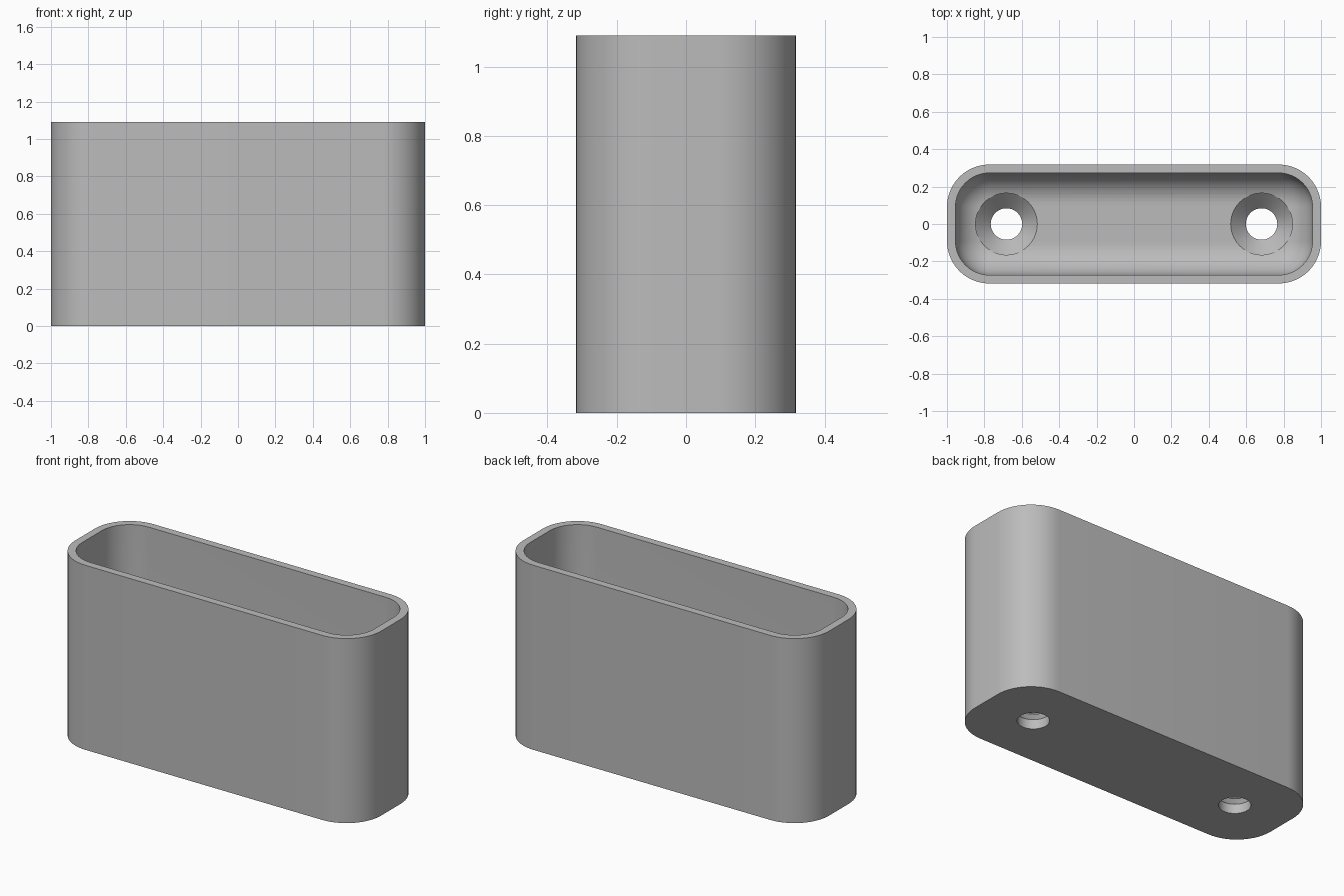
import bpy, bmesh
from math import sin, cos, pi, radians

cube = bpy.data.objects.get("Cube")
if cube:
    bpy.data.objects.remove(cube, do_unlink=True)

HALF_X, HALF_Y, HEIGHT, CORNER = 1.0, 0.318, 1.09, 0.227
WALL, FLOOR, FILLET = 0.0455, 0.136, 0.17
HOLE_X, HOLE_R, SINK_R = 0.682, 0.084, 0.165
STEPS = 14

grey = bpy.data.materials.new("plain grey")
grey.use_nodes = True
grey.diffuse_color = (0.5, 0.5, 0.5, 1)
grey.node_tree.nodes["Principled BSDF"].inputs["Base Color"].default_value = (0.5, 0.5, 0.5, 1)


def rounded_ring(inset, z):
    """Rounded rectangle, offset inwards from the outer wall."""
    r = CORNER - inset
    points = []
    for corner, (sx, sy) in enumerate([(1, 1), (-1, 1), (-1, -1), (1, -1)]):
        for i in range(STEPS + 1):
            a = (corner + i / STEPS) * pi / 2
            points.append((sx * (HALF_X - CORNER) + r * cos(a),
                           sy * (HALF_Y - CORNER) + r * sin(a), z))
    return points


def loft(name, rings):
    """Skin a stack of closed rings and cap both ends."""
    bm = bmesh.new()
    loops = [[bm.verts.new(p) for p in ring] for ring in rings]
    n = len(loops[0])
    for low, high in zip(loops, loops[1:]):
        for i in range(n):
            j = (i + 1) % n
            bm.faces.new((low[i], low[j], high[j], high[i]))
    bm.faces.new(loops[0][::-1])
    bm.faces.new(loops[-1])
    bmesh.ops.recalc_face_normals(bm, faces=bm.faces)
    mesh = bpy.data.meshes.new(name)
    bm.to_mesh(mesh)
    bm.free()
    mesh.materials.append(grey)
    obj = bpy.data.objects.new(name, mesh)
    bpy.context.collection.objects.link(obj)
    return obj


# Open box: outer wall, flat rim, inner wall, filleted floor
rings = [rounded_ring(0, 0), rounded_ring(0, HEIGHT), rounded_ring(WALL, HEIGHT)]
for i in range(STEPS + 1):
    a = i / STEPS * pi / 2
    rings.append(rounded_ring(WALL + FILLET * (1 - cos(a)),
                              FLOOR + FILLET * (1 - sin(a))))
box = loft("open_box", rings)

# Countersunk screw holes through the floor
bpy.context.view_layer.objects.active = box
box.select_set(True)
sink_start = FLOOR - (SINK_R - HOLE_R)
profile = [(HOLE_R, -0.1), (HOLE_R, sink_start), (SINK_R, FLOOR), (SINK_R, FLOOR + 0.2)]
for side in (-1, 1):
    cutter = loft("hole_cutter", [
        [(side * HOLE_X + r * cos(k * pi / 32), r * sin(k * pi / 32), z) for k in range(64)]
        for r, z in profile])
    cutter.hide_render = True
    cut = box.modifiers.new("screw_hole", "BOOLEAN")
    cut.operation = "DIFFERENCE"
    cut.solver = "EXACT"
    cut.object = cutter
    bpy.ops.object.modifier_apply(modifier=cut.name)
    bpy.data.objects.remove(cutter, do_unlink=True)

bpy.ops.object.shade_smooth_by_angle(angle=radians(20))
